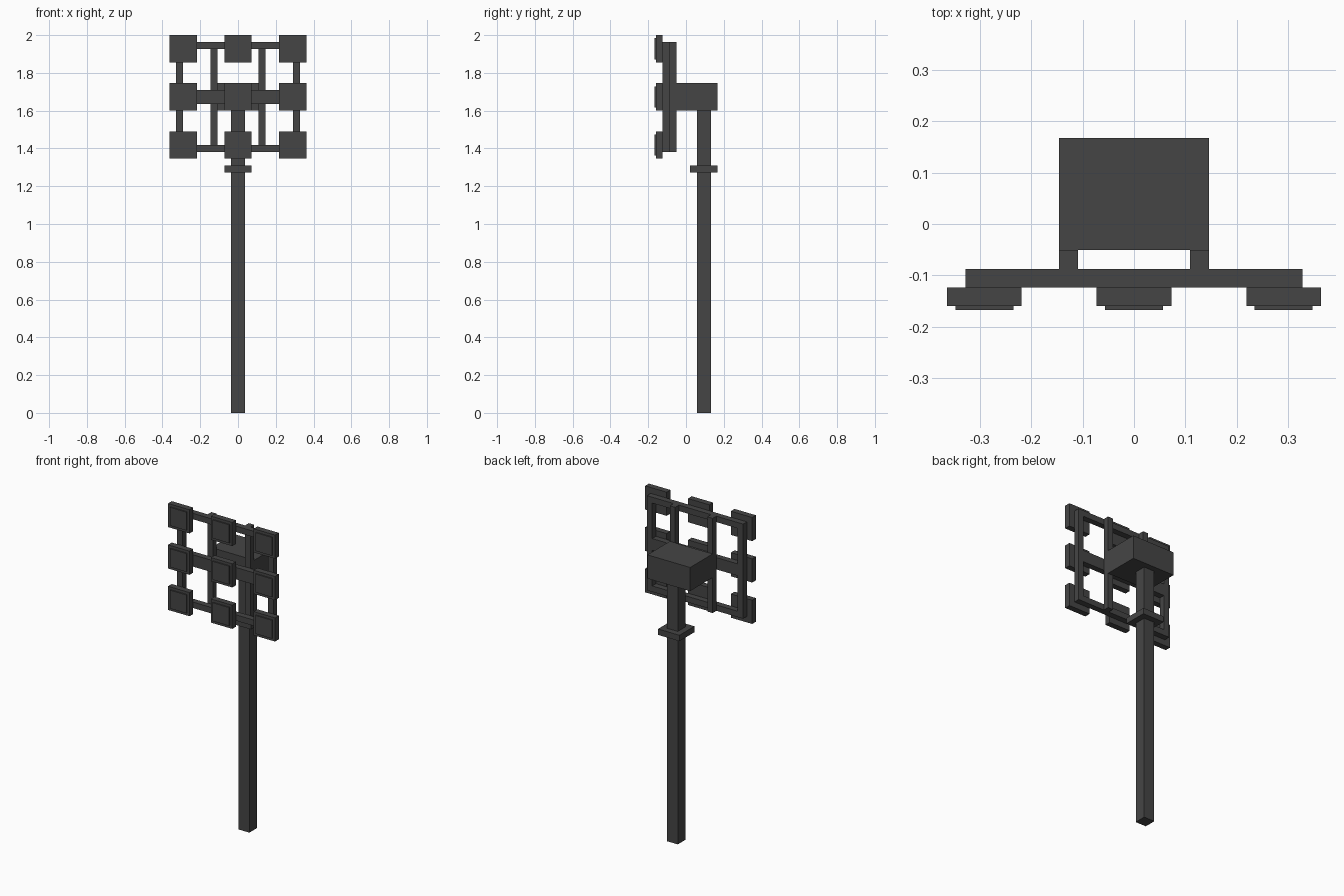
import bpy

if "Cube" in bpy.data.objects:
    bpy.data.objects.remove(bpy.data.objects["Cube"])

U = 2 / 55          # design unit: the model is 55 units tall
Y0 = -0.167         # front-most plane

mat = bpy.data.materials.new("dark_grey")
mat.diffuse_color = (0.06, 0.06, 0.06, 1)
mat.use_nodes = True
mat.node_tree.nodes["Principled BSDF"].inputs["Base Color"].default_value = mat.diffuse_color


def box(name, x, y, z):
    """Box from (min, max) ranges in units; y is measured back from the front plane."""
    x0, x1 = (v * U for v in x)
    y0, y1 = (Y0 + v * U for v in y)
    z0, z1 = (v * U for v in z)
    bpy.ops.mesh.primitive_cube_add(
        size=1, location=((x0 + x1) / 2, (y0 + y1) / 2, (z0 + z1) / 2))
    ob = bpy.context.object
    ob.name = name
    ob.scale = (x1 - x0, y1 - y0, z1 - z0)
    bpy.ops.object.transform_apply(location=False, rotation=False, scale=True)
    ob.data.materials.append(mat)
    return ob


# Post with collar, and the control box on top
box("post", (-1, 1), (6.2, 8.2), (0, 44))
box("collar", (-2, 2), (5.2, 9.2), (35, 36))
box("control_box", (-4, 4), (3.2, 9.2), (44, 48))

# Horizontal rails of the frame
for name, z in (("bottom_rail", (38, 39)), ("middle_rail", (45, 47)), ("top_rail", (53, 54))):
    box(name, (-9, 9), (1.2, 2.2), z)

# Side bars between the rails, and mounting bars behind them
for side, s in (("left", -1), ("right", 1)):
    for level, z in (("lower", (39, 45)), ("upper", (47, 53))):
        box(f"{side}_{level}_side_bar", sorted((8 * s, 9 * s)), (1.2, 2.2), z)
    box(f"{side}_mounting_bar", sorted((3 * s, 4 * s)), (2.2, 3.2), (38, 54))

# Three by three grid of square panels with raised front plates
for cx in (-8, 0, 8):
    for cz in (39, 46, 53):
        box("panel", (cx - 2, cx + 2), (0.2, 1.2), (cz - 2, cz + 2))
        box("panel_plate", (cx - 1.55, cx + 1.55), (0, 0.2), (cz - 1.55, cz + 1.55))
